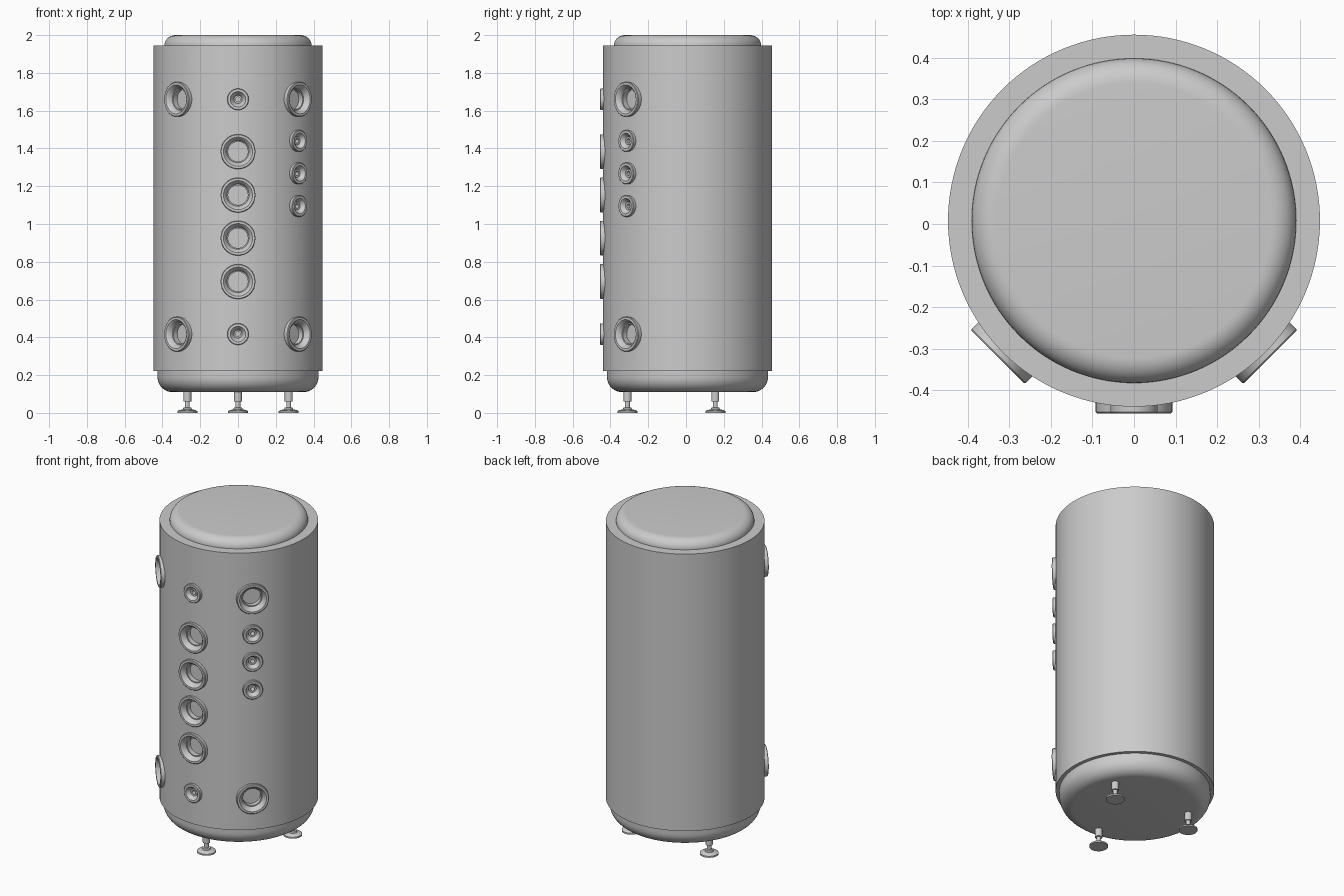
import bpy, bmesh, math
from mathutils import Matrix, Vector

if "Cube" in bpy.data.objects:
    bpy.data.objects.remove(bpy.data.objects["Cube"])

CY = 0.008           # axis of the tank in y
FACE = 0.463         # distance of port faces from the axis


def finish(bm, name, angle=35):
    bmesh.ops.recalc_face_normals(bm, faces=bm.faces)
    me = bpy.data.meshes.new(name)
    bm.to_mesh(me)
    bm.free()
    ob = bpy.data.objects.new(name, me)
    bpy.context.collection.objects.link(ob)
    smooth(ob, angle)
    return ob


def smooth(ob, angle=35):
    bpy.ops.object.select_all(action='DESELECT')
    ob.select_set(True)
    bpy.context.view_layer.objects.active = ob
    bpy.ops.object.shade_smooth_by_angle(angle=math.radians(angle))


def lathe(name, profile, matrix, segs=48):
    """Closed solid of revolution from (radius, height) points."""
    bm = bmesh.new()
    rings = []
    for r, z in profile:
        if r == 0:
            rings.append([bm.verts.new((0, 0, z))])
        else:
            rings.append([bm.verts.new((r * math.cos(2 * math.pi * i / segs),
                                        r * math.sin(2 * math.pi * i / segs), z))
                          for i in range(segs)])
    for a, b in zip(rings, rings[1:]):
        for i in range(segs):
            j = (i + 1) % segs
            if len(a) == 1:
                bm.faces.new((a[0], b[i], b[j]))
            elif len(b) == 1:
                bm.faces.new((a[i], a[j], b[0]))
            else:
                bm.faces.new((a[i], a[j], b[j], b[i]))
    bm.transform(matrix)
    return finish(bm, name)


def arc(cx, cz, rx, rz, a0, a1, n=10):
    return [(cx + rx * math.cos(math.radians(a0 + (a1 - a0) * i / n)),
             cz + rz * math.sin(math.radians(a0 + (a1 - a0) * i / n)))
            for i in range(n + 1)]


axis = Matrix.Translation((0, CY, 0))

# insulated jacket
body = lathe("tank_jacket", [(0, 0.222), (0.447, 0.222), (0.447, 1.945), (0, 1.945)],
             axis, 128)

# rounded lid and rounded base
lathe("lid", [(0, 1.93), (0.39, 1.93)] + arc(0.33, 1.945, 0.06, 0.055, 0, 90) + [(0, 2.0)],
      axis, 128)
lathe("base", [(0, 0.11)] + arc(0.346, 0.19, 0.08, 0.08, -90, 0) + [(0.426, 0.23), (0, 0.23)],
      axis, 128)

# connection ports: (angle from the front, height, is large)
ports = [(0, z, True) for z in (1.383, 1.153, 0.925, 0.695)]
ports += [(0, z, False) for z in (1.66, 0.417)]
ports += [(a, z, True) for a in (-45, 45) for z in (1.66, 0.417)]
ports += [(45, z, False) for z in (1.44, 1.268, 1.095)]

LARGE = [(0, -0.09), (0.08, -0.09), (0.08, -0.035), (0.092, -0.035), (0.092, -0.003),
         (0.089, 0), (0.077, 0), (0.07, -0.006), (0.061, -0.022), (0.058, -0.03),
         (0.052, -0.03), (0.052, -0.06), (0, -0.06)]
SMALL = [(0, -0.09), (0.046, -0.09), (0.046, -0.035), (0.057, -0.035), (0.057, -0.003),
         (0.054, 0), (0.041, 0), (0.036, -0.005), (0.027, -0.024), (0.022, -0.03),
         (0.022, -0.02), (0.012, -0.02), (0.012, -0.06), (0, -0.06)]

cut = bmesh.new()
for i, (ang, z, big) in enumerate(ports):
    t = math.radians(ang)
    d = Vector((math.sin(t), -math.cos(t), 0))
    m = (Matrix.Translation(Vector((0, CY, z)) + d * FACE)
         @ d.to_track_quat('Z', 'Y').to_matrix().to_4x4())
    kind = "large" if big else "small"
    lathe(f"{kind}_port_{i + 1}", LARGE if big else SMALL, m)
    bmesh.ops.create_cone(cut, cap_ends=True, segments=48,
                          radius1=0.083 if big else 0.049,
                          radius2=0.083 if big else 0.049, depth=0.2, matrix=m)

# holes in the jacket behind the ports
cutter = finish(cut, "port_cutter")
cutter.hide_render = True
mod = body.modifiers.new("port_holes", 'BOOLEAN')
mod.operation = 'DIFFERENCE'
mod.solver = 'EXACT'
mod.object = cutter
bpy.ops.object.select_all(action='DESELECT')
bpy.context.view_layer.objects.active = body
body.select_set(True)
bpy.ops.object.modifier_apply(modifier=mod.name)
bpy.data.objects.remove(cutter)
smooth(body)

# three adjustable feet
FOOT = [(0, 0), (0.053, 0), (0.053, 0.009), (0.046, 0.014), (0.024, 0.019), (0.022, 0.027),
        (0.013, 0.029), (0.013, 0.06), (0.021, 0.06), (0.021, 0.12), (0, 0.12)]
for i, ang in enumerate((-90, 30, 150)):
    t = math.radians(ang)
    lathe(f"foot_{i + 1}", FOOT,
          Matrix.Translation((0.31 * math.cos(t), 0.31 * math.sin(t), 0)), 32)
